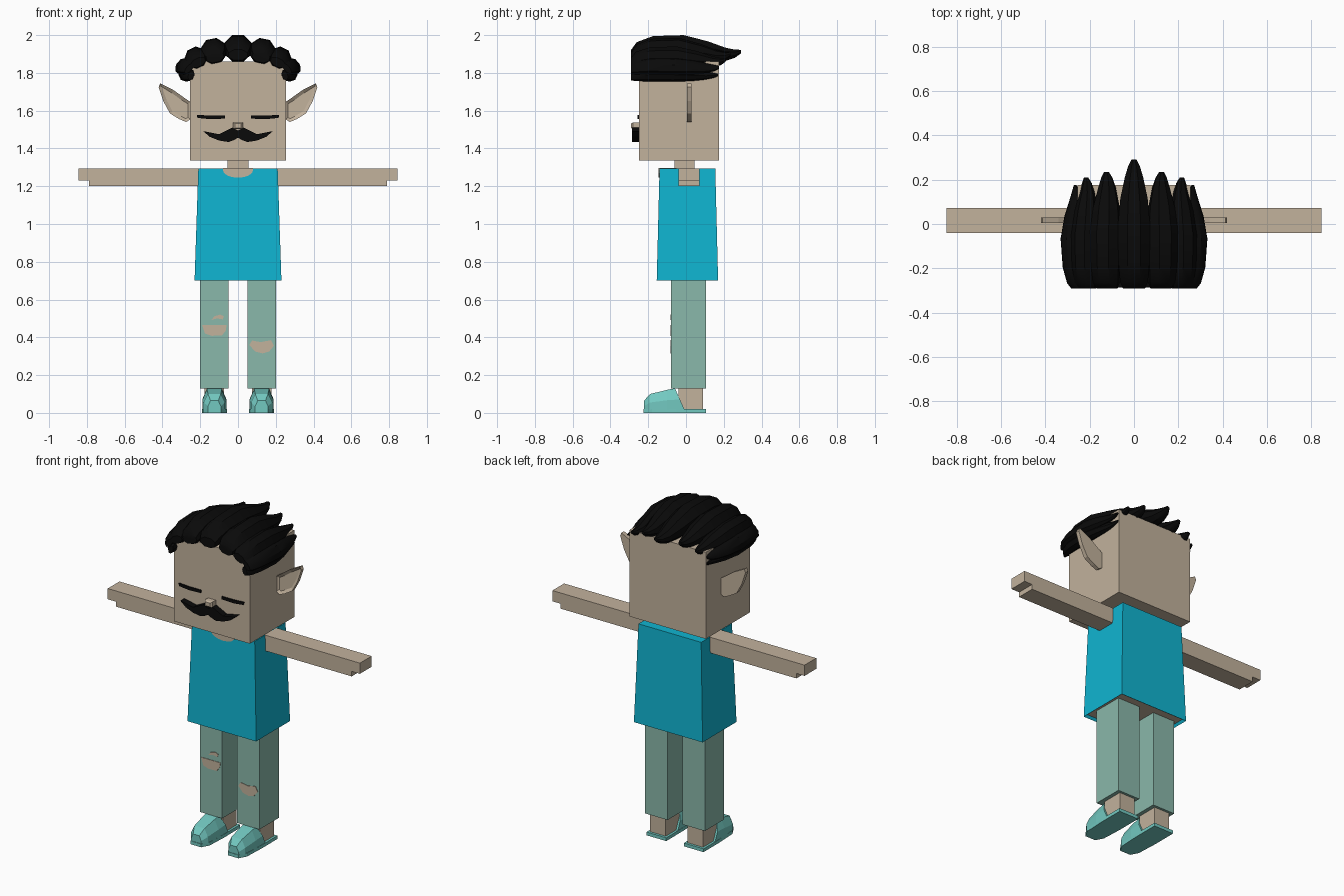
import bpy, bmesh, math
from mathutils import Vector, Matrix

cube = bpy.data.objects.get("Cube")
if cube:
    bpy.data.objects.remove(cube, do_unlink=True)


def material(name, rgb):
    m = bpy.data.materials.new(name)
    m.use_nodes = True
    m.diffuse_color = (*rgb, 1)
    m.node_tree.nodes["Principled BSDF"].inputs["Base Color"].default_value = (*rgb, 1)
    return m


skin = material("skin", (0.54, 0.445, 0.335))
shirt_blue = material("shirt_blue", (0.005, 0.46, 0.64))
denim = material("faded_denim", (0.255, 0.48, 0.405))
shoe_teal = material("shoe_teal", (0.17, 0.58, 0.53))
black = material("black", (0.003, 0.003, 0.003))


def finish(name, bm, *mats):
    bmesh.ops.recalc_face_normals(bm, faces=bm.faces)
    mesh = bpy.data.meshes.new(name)
    bm.to_mesh(mesh)
    bm.free()
    ob = bpy.data.objects.new(name, mesh)
    bpy.context.collection.objects.link(ob)
    for m in mats:
        mesh.materials.append(m)
    return ob


def loft(rings):
    """Closed skin through rings of equal point count."""
    bm = bmesh.new()
    loops = [[bm.verts.new(p) for p in ring] for ring in rings]
    n = len(loops[0])
    for a, b in zip(loops, loops[1:]):
        for i in range(n):
            bm.faces.new((a[i], a[(i + 1) % n], b[(i + 1) % n], b[i]))
    bm.faces.new(loops[0])
    bm.faces.new(loops[-1])
    return bm


def rect(x0, x1, y0, y1, z):
    return [(x0, y0, z), (x1, y0, z), (x1, y1, z), (x0, y1, z)]


def box(name, x0, x1, y0, y1, z0, z1, mat):
    return finish(name, loft([rect(x0, x1, y0, y1, z0), rect(x0, x1, y0, y1, z1)]), mat)


def prism(outline, y0, y1):
    """Front-facing x/z outline extruded along y."""
    return loft([[(x, y, z) for x, z in outline] for y in (y0, y1)])


def flip(outline, s):
    return [(x * s, z) for x, z in outline]


# Head, neck and nose
box("head", -0.255, 0.255, -0.25, 0.175, 1.335, 1.86, skin)
box("neck", -0.055, 0.055, -0.06, 0.045, 1.28, 1.34, skin)
nose = [[(x * k, y, 1.52 + z * k) for x, z in ((-.026, -.018), (.026, -.018), (.026, .018), (-.026, .018))]
        for y, k in ((-0.25, 1), (-0.28, 1), (-0.29, 0.65))]
finish("nose", loft(nose), skin)

# Moustache from a mirrored half outline
half = [(0, 1.495), (0.03, 1.51), (0.06, 1.495), (0.1, 1.475), (0.185, 1.492),
        (0.15, 1.462), (0.1, 1.442), (0.05, 1.434), (0.02, 1.445), (0, 1.457)]
finish("moustache", prism(half + flip(half[-2:0:-1], -1), -0.287, -0.25), black)

# Shirt with a recessed skin underside
bm = loft([rect(-0.23, 0.23, -0.155, 0.17, 0.70), rect(-0.21, 0.21, -0.14, 0.155, 1.295)])
bm.normal_update()
bmesh.ops.recalc_face_normals(bm, faces=bm.faces)
under = [f for f in bm.faces if f.normal.z < -0.9]
bmesh.ops.inset_region(bm, faces=under, thickness=0.014, depth=-0.015)
under[0].material_index = 1
finish("shirt", bm, shirt_blue, skin)

# Scooped neckline
scoop = [(0.08 * math.cos(a), 1.285 + 0.04 * math.sin(a))
         for a in (math.pi * (1 + i / 8) for i in range(9))]
finish("neckline", prism([(-0.08, 1.297)] + scoop + [(0.08, 1.297)], -0.145, -0.05), skin)

ear = [(0.25, 1.645), (0.29, 1.672), (0.34, 1.708), (0.412, 1.745), (0.42, 1.725),
       (0.395, 1.65), (0.36, 1.585), (0.31, 1.555), (0.275, 1.54), (0.25, 1.555)]
arm = [(0.2, 1.2), (0.79, 1.2), (0.79, 1.23), (0.845, 1.23), (0.845, 1.295), (0.2, 1.295)]
eye = [(0.07, 1.558), (0.15, 1.555), (0.215, 1.562), (0.218, 1.578), (0.15, 1.574), (0.07, 1.574)]

for s, side in ((1, "left"), (-1, "right")):
    # Ear with a sunken front
    bm = prism(flip(ear, s), 0.005, 0.03)
    bmesh.ops.recalc_face_normals(bm, faces=bm.faces)
    front = [f for f in bm.faces if f.normal.y < -0.9]
    bmesh.ops.inset_region(bm, faces=front, thickness=0.018, depth=-0.012)
    finish(side + "_ear", bm, skin)

    finish(side + "_closed_eye", prism(flip(eye, s), -0.258, -0.25), black)
    finish(side + "_arm", prism(flip(arm, s), -0.04, 0.072), skin)

    # Leg and ankle
    c = 0.125 * s
    box(side + "_trouser_leg", c - 0.075, c + 0.075, -0.08, 0.105, 0.13, 0.72, denim)
    box(side + "_ankle", c - 0.052, c + 0.052, -0.04, 0.09, 0.015, 0.14, skin)

    # Sole, then a faceted upper with a slanted opening
    sole = [[(c - w, y, 0), (c + w, y, 0), (c + w, y, 0.02), (c - w, y, 0.02)]
            for y, w in ((-0.225, 0.035), (-0.18, 0.06), (-0.05, 0.066), (0.105, 0.066))]
    finish(side + "_sole", loft(sole), shoe_teal)
    upper = []
    for y, w, h, lean in ((-0.222, 0.034, 0.065, 0), (-0.19, 0.056, 0.1, 0),
                          (-0.1, 0.064, 0.122, 0), (0, 0.064, 0.13, -0.45)):
        section = [(-w, 0.015), (-w, h * 0.55), (-w * 0.6, h), (w * 0.6, h), (w, h * 0.55), (w, 0.015)]
        upper.append([(c + x, y + lean * z, z) for x, z in section])
    finish(side + "_shoe_upper", loft(upper), shoe_teal)

# Ripped patches on the trousers
rips = {
    "right_knee_rip": [(-.19, .465), (-.06, .465), (-.065, .435), (-.085, .41), (-.14, .408), (-.175, .42)],
    "right_small_rip": [(-.14, .492), (-.125, .512), (-.095, .52), (-.075, .512), (-.08, .495), (-.11, .5)],
    "left_knee_rip": [(.06, .36), (.075, .383), (.12, .375), (.175, .385), (.19, .355), (.165, .325),
                      (.13, .315), (.09, .325)],
}
for name, outline in rips.items():
    finish(name, prism(outline, -0.083, -0.079), skin)

# Swept-back hair locks: position along the lock, width, height, drop
STATIONS = ((0, 0.72, 0.4, -0.5), (0.05, 0.9, 0.72, -0.25), (0.2, 1, 0.95, -0.02), (0.48, 1.05, 1, 0),
            (0.7, 0.88, 0.78, -0.25), (0.86, 0.6, 0.5, -0.45), (0.95, 0.38, 0.3, -0.4), (1, 0.16, 0.14, -0.25))


def lock(name, x, z, w, h, tip, tilt, bulge=0):
    rings = []
    turn = Matrix.Rotation(math.radians(tilt), 3, "Y")
    for u, sw, sh, drop in STATIONS:
        centre = Vector((x + bulge * math.sin(math.pi * u), -0.29 + u * (tip + 0.29), z))
        ring = []
        for i in range(8):
            a = math.pi * (i + 0.5) / 4
            p = Vector((w * sw * math.cos(a) * 1.08, 0, h * (sh * math.sin(a) * 1.08 + drop)))
            ring.append(centre + turn @ p)
        rings.append(ring)
    ob = finish(name, loft(rings), black)
    for f in ob.data.polygons:
        f.use_smooth = True
    ob.data.set_sharp_from_angle(angle=math.radians(35))


lock("middle_lock", 0, 1.93, 0.07, 0.07, 0.29, 0)
for s, side in ((1, "left"), (-1, "right")):
    lock(side + "_inner_lock", 0.128 * s, 1.915, 0.064, 0.066, 0.235, 12 * s)
    lock(side + "_outer_lock", 0.222 * s, 1.88, 0.055, 0.055, 0.21, 25 * s)
    lock(side + "_temple_lock", 0.272 * s, 1.835, 0.045, 0.035, 0.175, 50 * s, 0.018 * s)
    lock(side + "_side_lock", 0.265 * s, 1.792, 0.034, 0.036, 0.17, 70 * s, 0.012 * s)
